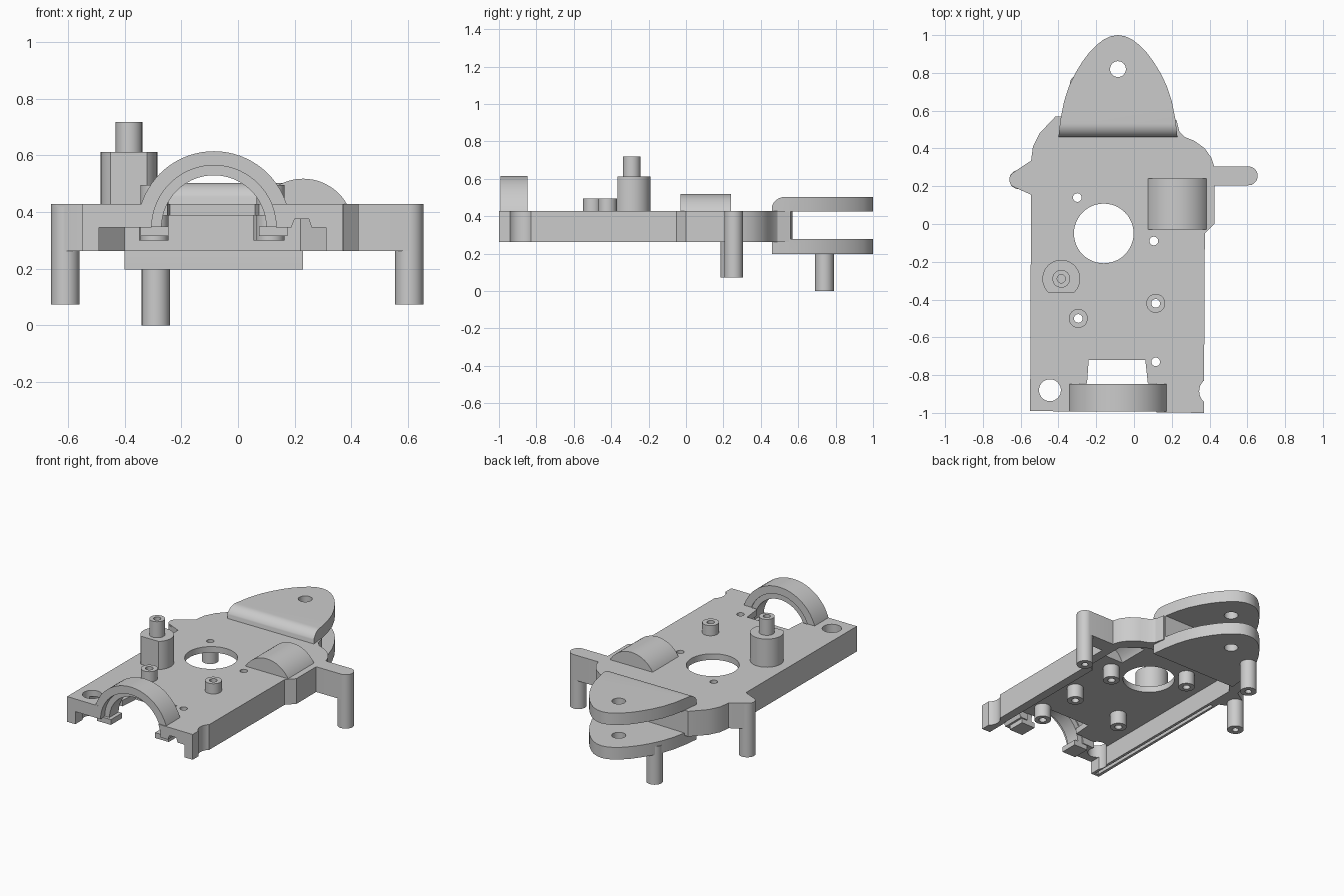
import bpy, bmesh
from math import cos, sin, radians
from mathutils import Vector

if "Cube" in bpy.data.objects:
    bpy.data.objects.remove(bpy.data.objects["Cube"])


def arc(cx, cy, r, a0=0, a1=360, n=32):
    full = abs(a1 - a0) == 360
    steps = n if full else n + 1
    return [(cx + r * cos(radians(a0 + (a1 - a0) * i / n)),
             cy + r * sin(radians(a0 + (a1 - a0) * i / n))) for i in range(steps)]


def rect(u0, v0, u1, v1):
    return [(u0, v0), (u1, v0), (u1, v1), (u0, v1)]


def prism(name, pts, lo, hi, axis='z'):
    """Extrude a 2D outline between lo and hi along an axis."""
    place = {'z': lambda u, v, w: (u, v, w),
             'y': lambda u, v, w: (u, w, v),
             'x': lambda u, v, w: (w, u, v)}[axis]
    bm = bmesh.new()
    face = bm.faces.new([bm.verts.new(place(u, v, lo)) for u, v in pts])
    ext = bmesh.ops.extrude_face_region(bm, geom=[face])
    shift = Vector(place(0, 0, hi - lo))
    for v in ext['geom']:
        if isinstance(v, bmesh.types.BMVert):
            v.co += shift
    bmesh.ops.recalc_face_normals(bm, faces=bm.faces)
    mesh = bpy.data.meshes.new(name)
    bm.to_mesh(mesh)
    bm.free()
    ob = bpy.data.objects.new(name, mesh)
    bpy.context.collection.objects.link(ob)
    return ob


def boolean(ob, pts, lo, hi, axis='z', op='DIFFERENCE'):
    tool = prism('cutter', pts, lo, hi, axis)
    tool.hide_render = True
    mod = ob.modifiers.new('bool', 'BOOLEAN')
    mod.operation, mod.solver, mod.object = op, 'EXACT', tool
    bpy.context.view_layer.objects.active = ob
    bpy.ops.object.modifier_apply(modifier=mod.name)
    bpy.data.objects.remove(tool)


def tube(name, x, y, r, lo, hi, hole, h0, h1):
    ob = prism(name, arc(x, y, r), lo, hi)
    boolean(ob, arc(x, y, hole, n=20), h0, h1)
    return ob


# Housing: outline with two side arms
outline = ([(-.55, -.99), (.37, -1), (.375, -.05), (.425, 0), (.425, .205)]
           + arc(.605, .255, .05, -90, 90, 14)
           + [(.425, .305), (.41, .35), (.375, .40), (.32, .44), (.27, .46), (.24, .49),
              (.225, .55), (-.415, .57), (-.5, .48), (-.535, .41), (-.545, .335)]
           + arc(-.615, .235, .045, 125, 235, 12) + [(-.545, .155)])
housing = prism('housing', outline, .262, .428)

# Hollow underside and open front
cavity = [(-.49, -.85), (.315, -.85), (.315, -.02), (.365, .03), (.365, .3),
          (.22, .41), (-.4, .42), (-.49, .32)]
boolean(housing, cavity, .2, .388)
boolean(housing, rect(-.49, -1.1, .31, -.84), .2, .345)
boolean(housing, [(.17, .3), (.275, .3), (.25, .375), (.2, .375)], -1.1, -.84, 'y')
boolean(housing, rect(-.53, -.97, -.508, .12), .2, .285)

# Motor opening, big hole, corner hole and edge notch
SHAFT_X, SHAFT_Z = -.085, .345
boolean(housing, arc(SHAFT_X, SHAFT_Z, .22, n=48), -1.1, -.845, 'y')
boolean(housing, [(-.25, -.86), (.075, -.86), (.06, -.72), (-.24, -.72)], .2, .6)
boolean(housing, arc(-.16, -.05, .158, n=48), .2, .6)
boolean(housing, arc(-.445, -.88, .058), .2, .6)
boolean(housing, arc(.42, -.885, .075), .2, .6)

# Screw holes with bosses; two of them stand above the plate
bosses = [(-.3, .14, .42), (.105, -.09, .42), (.115, -.73, .42),
          (.115, -.42, .495), (-.295, -.5, .495)]
parts = [housing]
for i, (x, y, top) in enumerate(bosses):
    boolean(housing, arc(x, y, .023, n=20), .2, .6)
    parts.append(tube(f'screw_boss_{i + 1}', x, y, .05, .3, top, .023, .2, .6))

# Gear bump, hollow from below
bump = prism('gear_bump', arc(.23, .34, .178, 24, 156, 24), -.03, .24, 'y')
for ob in (housing, bump):
    boolean(ob, arc(.23, .34, .145), 0, .21, 'y')
parts.append(bump)

# Front bearing arch with a recessed inner ring and support ledges
for name, ro, ri, y0, y1 in (('bearing_arch', .27, .22, -.992, -.848),
                             ('bearing_inner_ring', .222, .185, -.95, -.855)):
    ring = (arc(SHAFT_X, SHAFT_Z, ro, 0, 180, 36) + arc(SHAFT_X, SHAFT_Z, ri, 180, 0, 36))
    parts.append(prism(name, ring, y0, y1, 'y'))
for side in (-1, 1):
    a, b = sorted((SHAFT_X + side * .16, SHAFT_X + side * .26))
    parts.append(prism('bearing_ledge', rect(a, .315, b, .35), -.97, -.855, 'y'))

# Tall stepped post with a flat on its front
post = prism('post_base', arc(-.385, -.29, .1, 0, 360, 40), .42, .613)
boolean(post, rect(-.6, -.6, -.2, -.366), .3, .8)
parts.append(post)
parts.append(tube('post_tip', -.385, -.29, .047, .6, .718, .022, .64, .8))

# Rear fork: tongue outline crossed with a slotted side profile
half = [(.315, .46), (.305, .55), (.285, .65), (.259, .73), (.225, .80), (.188, .86),
        (.150, .91), (.11, .95), (.075, .977), (.038, .994)]
cx = SHAFT_X
tongue = ([(cx + w, y) for w, y in half] + [(cx, 1)] + [(cx - w, y) for w, y in half[::-1]])
fork = prism('rear_fork', tongue, .1, .6)
profile = ([(.455, .198), (1.1, .198), (1.1, .278), (.56, .278), (.56, .425), (1.1, .425),
            (1.1, .503)] + arc(.53, .428, .075, 90, 180, 10))
boolean(fork, profile, -1, 1, 'x', 'INTERSECT')
boolean(fork, arc(cx, .82, .042), 0, .8)
parts.append(fork)

# Hanging pegs
for name, x, y, lo, hi in (('left_peg', -.61, .235, .073, .42),
                           ('right_peg', .605, .255, .073, .42),
                           ('fork_peg', -.29, .74, 0, .25)):
    parts.append(tube(name, x, y, .05, lo, hi, .02, lo - .1, lo + .1))

# Smooth the round walls, keep edges sharp
bpy.ops.object.select_all(action='DESELECT')
for ob in parts:
    ob.select_set(True)
bpy.context.view_layer.objects.active = housing
bpy.ops.object.shade_smooth_by_angle(angle=radians(25))
